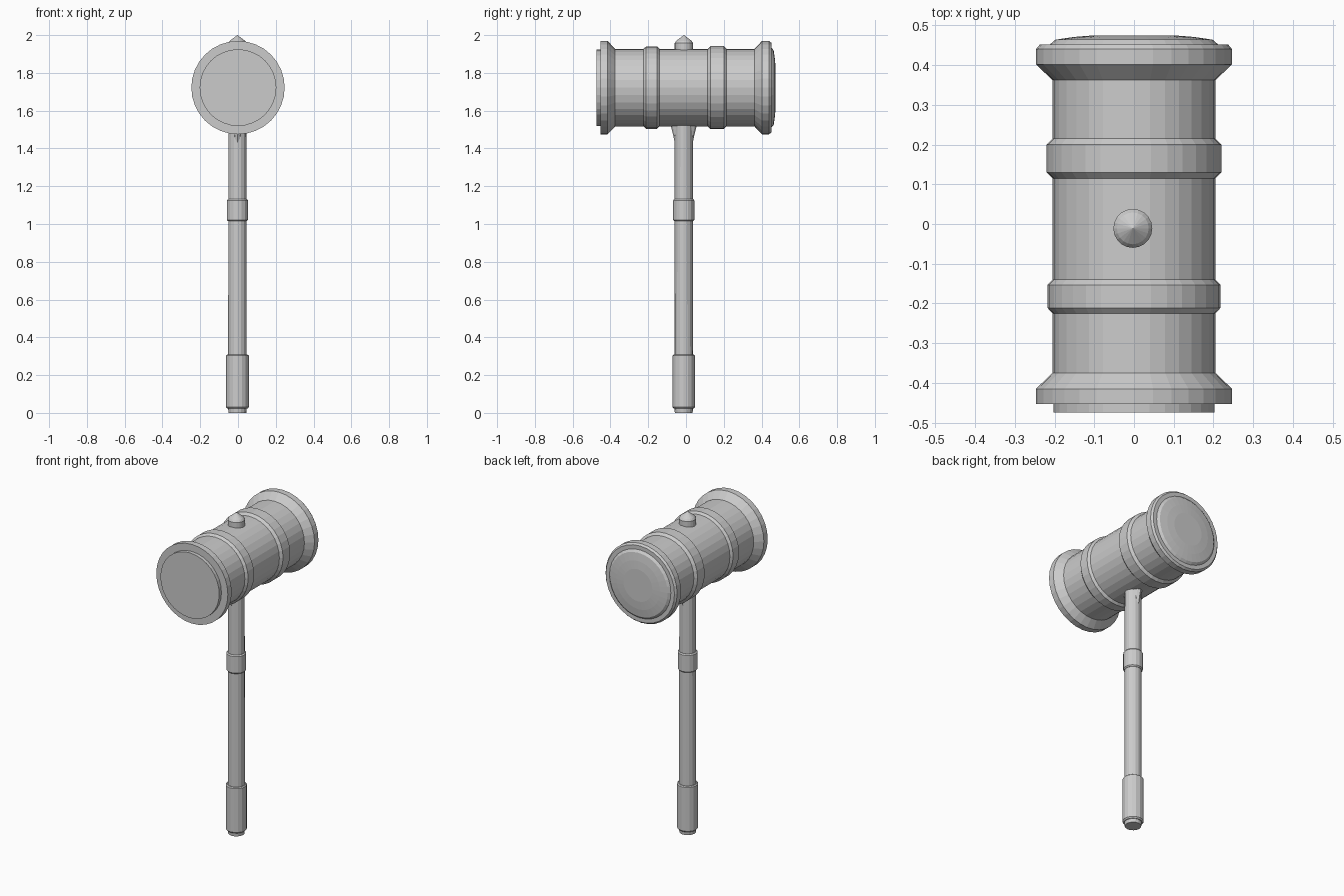
import bpy, bmesh
from math import cos, sin, pi

if "Cube" in bpy.data.objects:
    bpy.data.objects.remove(bpy.data.objects["Cube"])


def lathe(name, profile, sides, axis='Z', centre=(0, 0, 0), stretch=(1, 1)):
    """Revolve (radius, height) points into a closed, flat-faced solid."""
    bm = bmesh.new()
    rings = []
    for r, h in profile:
        if r == 0:
            pts = [(0, 0)]
        else:
            pts = [(r * cos(2 * pi * i / sides), r * sin(2 * pi * i / sides))
                   for i in range(sides)]
        ring = []
        for a, b in pts:
            a, b = a * stretch[0], b * stretch[1]
            co = (a, b, h) if axis == 'Z' else (a, h, b)
            ring.append(bm.verts.new([c + o for c, o in zip(co, centre)]))
        rings.append(ring)
    for lo, hi in zip(rings, rings[1:]):
        for i in range(sides):
            j = (i + 1) % sides
            if len(hi) == 1:
                bm.faces.new((lo[i], lo[j], hi[0]))
            else:
                bm.faces.new((lo[i], lo[j], hi[j], hi[i]))
    for ring in (rings[0], rings[-1]):
        if len(ring) > 1:
            bm.faces.new(ring)
    bmesh.ops.recalc_face_normals(bm, faces=bm.faces[:])
    mesh = bpy.data.meshes.new(name)
    bm.to_mesh(mesh)
    bm.free()
    obj = bpy.data.objects.new(name, mesh)
    bpy.context.collection.objects.link(obj)
    return obj


# Barrel-shaped head with flared rims and two raised bands
lathe("mallet_head", [
    (0.203, -0.475), (0.203, -0.453), (0.247, -0.453), (0.247, -0.415),
    (0.205, -0.375), (0.205, -0.225), (0.218, -0.211), (0.218, -0.153),
    (0.205, -0.14), (0.205, 0.115), (0.22, 0.13), (0.22, 0.2),
    (0.205, 0.215), (0.205, 0.362), (0.247, 0.402), (0.247, 0.44),
    (0.237, 0.452), (0.212, 0.452), (0.198, 0.464), (0.15, 0.471),
    (0.1, 0.475)], 32, 'Y', (0, 0, 1.722))

# Handle shaft, set slightly forward of the head centre
C = (-0.003, -0.012, 0)
lathe("handle_shaft", [(0.047, 0), (0.049, 0.02), (0.048, 1.6)], 16, centre=C)

# Grip and collar sleeves
lathe("grip", [(0.053, 0.022), (0.06, 0.03), (0.06, 0.303), (0.054, 0.308)],
      16, centre=C)
lathe("collar", [(0.05, 1.015), (0.056, 1.022), (0.056, 1.125), (0.05, 1.132)],
      16, centre=C)

# Flared gussets in front of and behind the shaft, under the head
lathe("gusset", [(0.046, 1.42), (0.056, 1.47), (0.072, 1.535)], 12,
      centre=C, stretch=(0.5, 1))

# Pointed finial on top of the head
lathe("finial", [(0.049, 1.88), (0.049, 1.958), (0.04, 1.97), (0, 2.0)], 20,
      centre=(-0.003, -0.011, 0))
